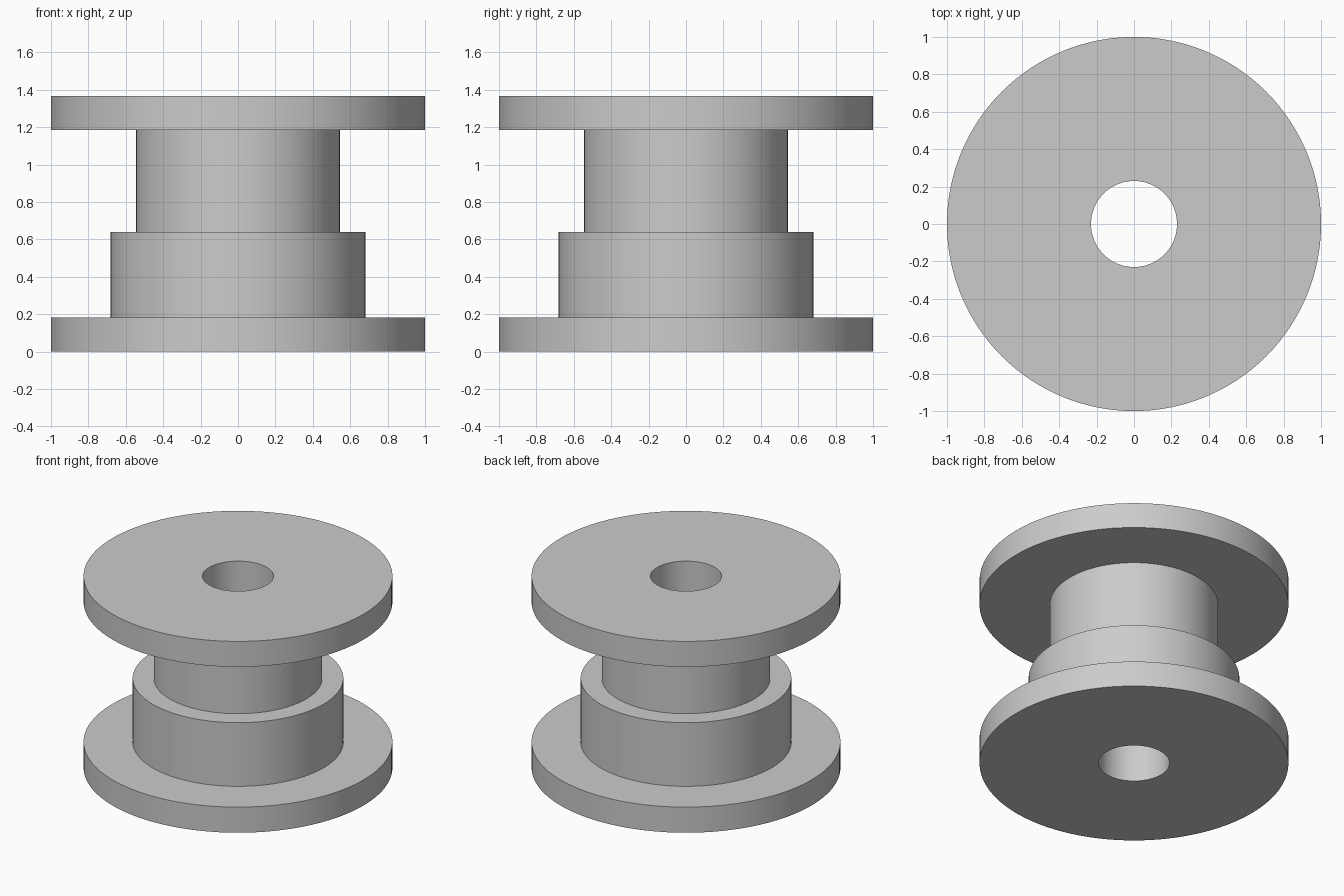
import bpy
import bmesh
import math

cube = bpy.data.objects.get("Cube")
if cube:
    bpy.data.objects.remove(cube, do_unlink=True)

# Single plain grey finish
grey = bpy.data.materials.new("plain grey")
grey.use_nodes = True
colour = (0.6, 0.6, 0.6, 1)
grey.diffuse_color = colour
grey.node_tree.nodes["Principled BSDF"].inputs["Base Color"].default_value = colour

SIDES = 128
BORE = 0.23

# Stepped body from the bottom up: (radius, bottom, top)
bottom_flange = (1.0, 0.0, 0.183)
wide_hub = (0.682, 0.183, 0.638)
narrow_hub = (0.545, 0.638, 1.185)
top_flange = (1.0, 1.185, 1.367)

# Closed half section, running up the outside and back down the bore
profile = [(BORE, 0.0)]
for radius, low, high in (bottom_flange, wide_hub, narrow_hub, top_flange):
    profile += [(radius, low), (radius, high)]
profile.append((BORE, top_flange[2]))

# Revolve the section around the vertical axis
bm = bmesh.new()
verts = [bm.verts.new((r, 0, z)) for r, z in profile]
edges = [bm.edges.new((v, verts[(i + 1) % len(verts)])) for i, v in enumerate(verts)]
bmesh.ops.spin(bm, geom=verts + edges, cent=(0, 0, 0), axis=(0, 0, 1),
               angle=math.tau, steps=SIDES, use_merge=True)
bmesh.ops.remove_doubles(bm, verts=bm.verts, dist=0.0001)
bmesh.ops.recalc_face_normals(bm, faces=bm.faces)

mesh = bpy.data.meshes.new("stepped_spool")
bm.to_mesh(mesh)
bm.free()
mesh.materials.append(grey)
spool = bpy.data.objects.new("stepped_spool", mesh)
bpy.context.collection.objects.link(spool)

# Smooth walls with crisp rims
bpy.ops.object.select_all(action="DESELECT")
spool.select_set(True)
bpy.context.view_layer.objects.active = spool
bpy.ops.object.shade_smooth_by_angle(angle=math.radians(30))
